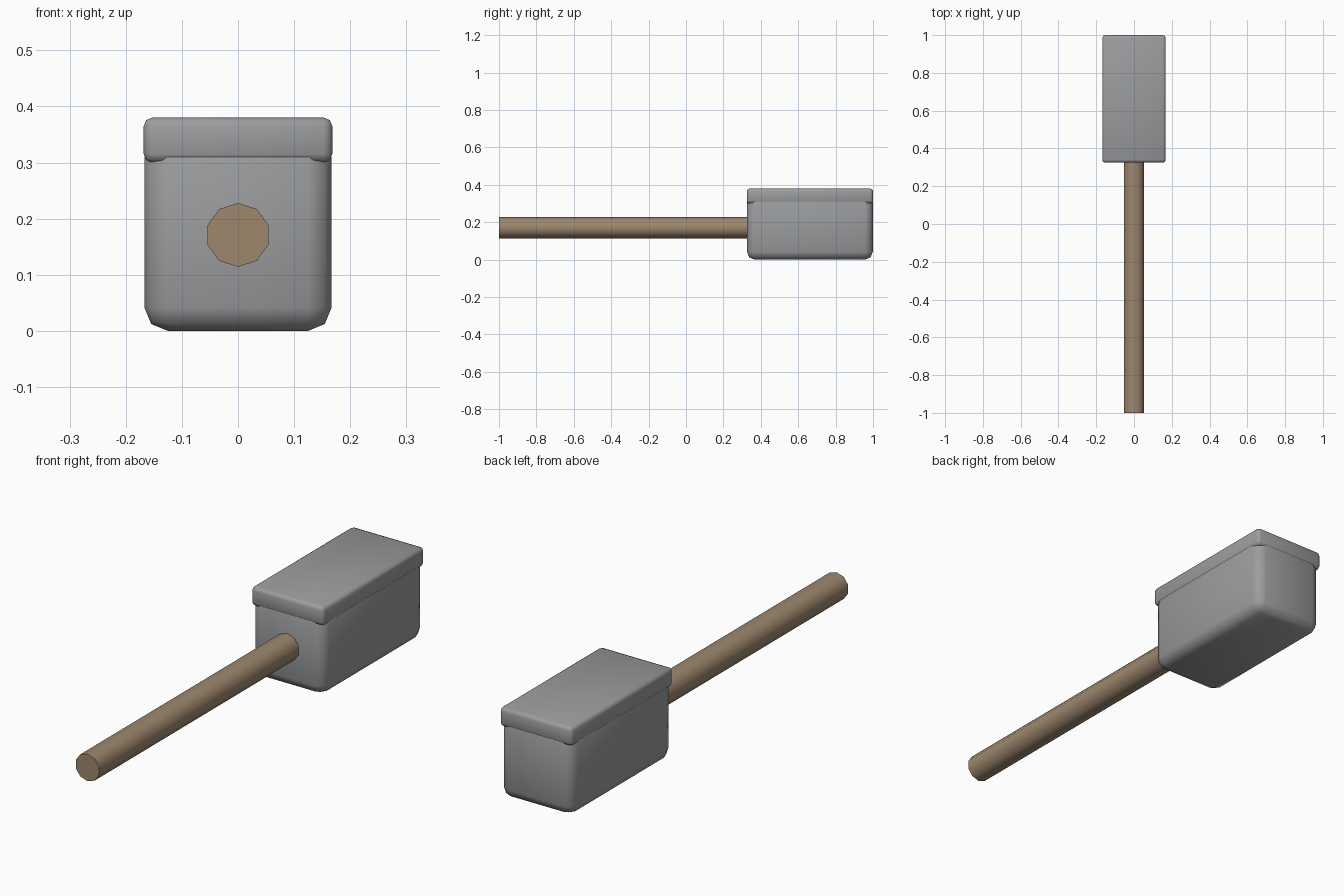
import bpy, math

if "Cube" in bpy.data.objects:
    bpy.data.objects.remove(bpy.data.objects["Cube"])


def material(name, rgb):
    m = bpy.data.materials.new(name)
    m.diffuse_color = (*rgb, 1)
    m.use_nodes = True
    m.node_tree.nodes["Principled BSDF"].inputs["Base Color"].default_value = m.diffuse_color
    return m


steel = material("grey steel", (0.33, 0.335, 0.345))
wood = material("brown wood", (0.34, 0.245, 0.155))


def finish(obj, name, mat, angle):
    obj.name = name
    obj.data.materials.append(mat)
    bpy.ops.object.shade_smooth_by_angle(angle=math.radians(angle))


def rounded_box(name, x, y0, y1, z0, z1, radius):
    bpy.ops.mesh.primitive_cube_add(size=1, location=(0, (y0 + y1) / 2, (z0 + z1) / 2))
    obj = bpy.context.object
    obj.scale = (2 * x, y1 - y0, z1 - z0)
    bpy.ops.object.transform_apply(location=False, rotation=False, scale=True)
    bevel = obj.modifiers.new("rounded edges", "BEVEL")
    bevel.width = radius
    bevel.segments = 2
    bpy.ops.object.modifier_apply(modifier=bevel.name)
    finish(obj, name, steel, 50)


# Head: deep rounded block with a crisper cap slab on top
rounded_box("head_block", 0.167, 0.326, 0.999, 0.0, 0.35, 0.042)
rounded_box("head_cap", 0.168, 0.325, 1.0, 0.30, 0.38, 0.015)

# Handle: ten-sided shaft reaching into the head, one corner pointing up
y0, y1 = -1.0, 0.6
bpy.ops.mesh.primitive_cylinder_add(vertices=10, radius=0.057, depth=y1 - y0,
                                    location=(0, (y0 + y1) / 2, 0.171),
                                    rotation=(math.pi / 2, 0, 0))
finish(bpy.context.object, "handle", wood, 50)
